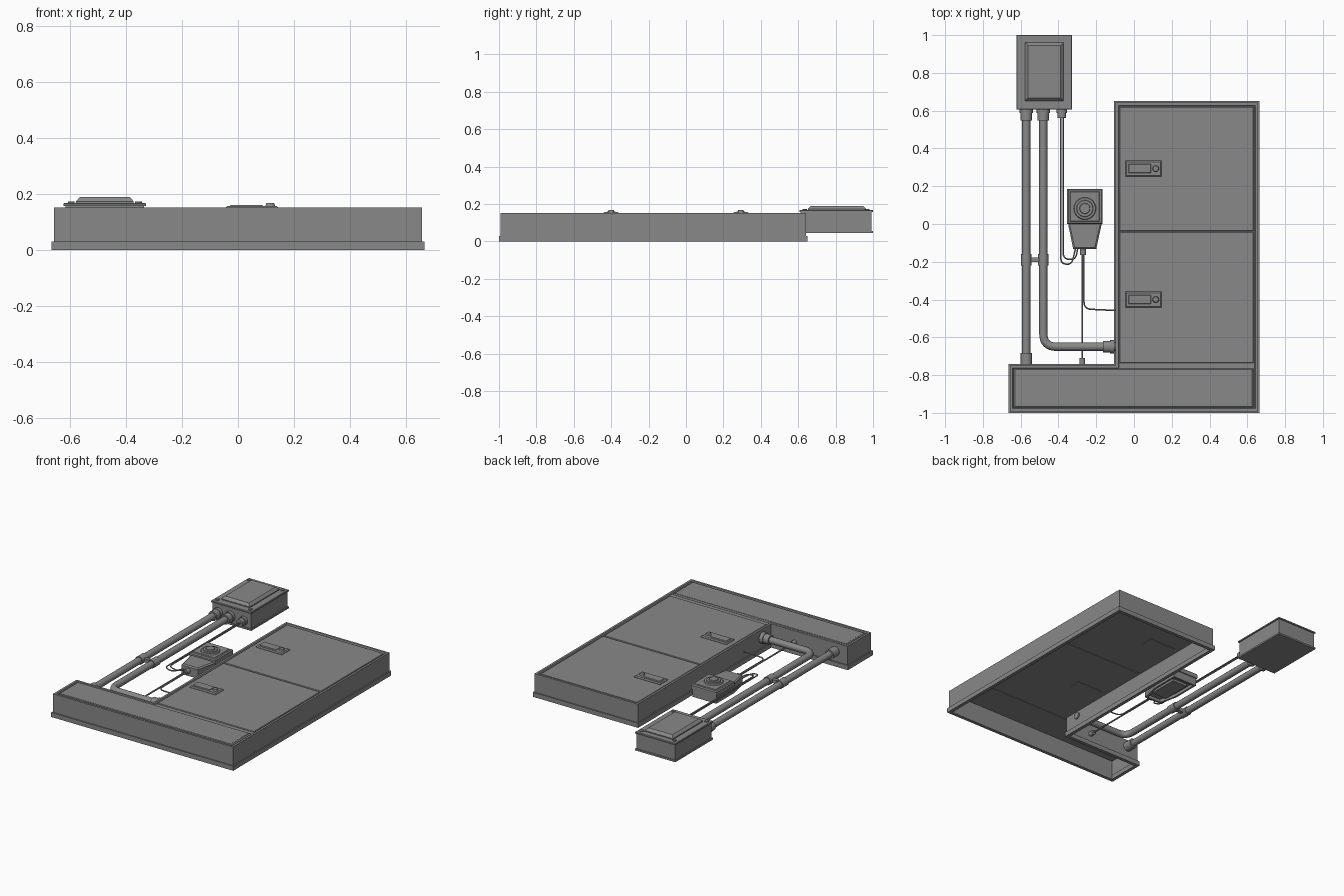
import bpy, bmesh, math
from mathutils import Vector, Matrix

cube = bpy.data.objects.get("Cube")
if cube:
    bpy.data.objects.remove(cube, do_unlink=True)

grey = bpy.data.materials.new("plain grey")
grey.use_nodes = True
grey.diffuse_color = (0.25, 0.25, 0.25, 1)
grey.node_tree.nodes["Principled BSDF"].inputs["Base Color"].default_value = (0.25, 0.25, 0.25, 1)


def finish(name, bm, smooth=False):
    bmesh.ops.recalc_face_normals(bm, faces=bm.faces)
    mesh = bpy.data.meshes.new(name)
    bm.to_mesh(mesh)
    bm.free()
    mesh.materials.append(grey)
    ob = bpy.data.objects.new(name, mesh)
    bpy.context.collection.objects.link(ob)
    if smooth:
        shade(ob)
    return ob


def shade(ob):
    bpy.ops.object.select_all(action='DESELECT')
    ob.select_set(True)
    bpy.context.view_layer.objects.active = ob
    bpy.ops.object.shade_smooth_by_angle(angle=math.radians(40))


def loft(name, outline, steps):
    """Stack copies of an outline given as (inset, z) steps, capping both ends."""
    bm = bmesh.new()
    loops = [[bm.verts.new((x, y, z)) for x, y in outline(inset)] for inset, z in steps]
    n = len(loops[0])
    for a, b in zip(loops, loops[1:]):
        for i in range(n):
            j = (i + 1) % n
            bm.faces.new((a[i], a[j], b[j], b[i]))
    bm.faces.new(loops[0])
    bm.faces.new(loops[-1])
    return finish(name, bm)


def rect(x0, x1, y0, y1):
    return lambda i: [(x0 + i, y0 + i), (x1 - i, y0 + i), (x1 - i, y1 - i), (x0 + i, y1 - i)]


def block(name, x0, x1, y0, y1, z0, z1, bevel=0.0):
    steps = [(0, z0), (0, z1 - bevel), (bevel, z1)] if bevel else [(0, z0), (0, z1)]
    return loft(name, rect(x0, x1, y0, y1), steps)


def rod(name, centre, axis, radius, length, sides=24, tip=None):
    bm = bmesh.new()
    turn = Vector((0, 0, 1)).rotation_difference(Vector(axis)).to_matrix().to_4x4()
    bmesh.ops.create_cone(bm, cap_ends=True, segments=sides, radius1=radius,
                          radius2=radius if tip is None else tip, depth=length,
                          matrix=Matrix.Translation(centre) @ turn)
    return finish(name, bm, True)


def tube(name, points, radius, fillet=0.05, sides=2):
    """Sweep a round section along a path with rounded corners."""
    pts = [Vector(p) for p in points]
    path = [pts[0]]
    for a, b, c in zip(pts, pts[1:], pts[2:]):
        r = min(fillet, (a - b).length / 2, (c - b).length / 2)
        p, q = b + (a - b).normalized() * r, b + (c - b).normalized() * r
        for k in range(9):
            t = k / 8
            path.append(p * (1 - t) ** 2 + b * 2 * t * (1 - t) + q * t * t)
    path.append(pts[-1])
    curve = bpy.data.curves.new(name, 'CURVE')
    curve.dimensions = '3D'
    curve.bevel_depth = radius
    curve.bevel_resolution = sides
    curve.use_fill_caps = True
    spline = curve.splines.new('POLY')
    spline.points.add(len(path) - 1)
    for sp, p in zip(spline.points, path):
        sp.co = (*p, 1)
    curve.materials.append(grey)
    ob = bpy.data.objects.new(name, curve)
    bpy.context.collection.objects.link(ob)
    bpy.ops.object.select_all(action='DESELECT')
    ob.select_set(True)
    bpy.context.view_layer.objects.active = ob
    bpy.ops.object.convert(target='MESH')
    shade(bpy.context.view_layer.objects.active)


# L-shaped cabinet frame, hollow from below, with a flange round its base
def cabinet(i):
    return [(-0.665 + i, -1 + i), (0.665 - i, -1 + i), (0.665 - i, 0.65 - i),
            (-0.105 + i, 0.65 - i), (-0.105 + i, -0.74 - i), (-0.665 + i, -0.74 - i)]


loft("cabinet_frame", cabinet,
     [(0.026, 0.143), (0.022, 0.152), (0.008, 0.152), (0.008, 0.03), (0, 0.03), (0, 0),
      (0.022, 0), (0.022, 0.03), (0.016, 0.03), (0.016, 0.133)])

# Doors, drawer panel and handles
for label, y0, y1, handle_y in (("upper", -0.037, 0.62, 0.293), ("lower", -0.735, -0.078, -0.4)):
    top = y1 if label == "upper" else -0.043
    block(label + "_door", -0.077, 0.632, y0, top, 0.129, 0.148, 0.003)
    block(label + "_handle_plate", -0.045, 0.145, handle_y - 0.042, handle_y + 0.042, 0.125, 0.157, 0.006)
    block(label + "_handle_grip", -0.03, 0.09, handle_y - 0.024, handle_y + 0.024, 0.155, 0.160, 0.003)
    rod(label + "_lock", (0.115, handle_y, 0.161), (0, 0, 1), 0.018, 0.012, 16, 0.014)
block("base_panel", -0.637, 0.632, -0.972, -0.765, 0.129, 0.150, 0.006)
loft("base_panel_inset", rect(-0.625, 0.62, -0.96, -0.777), [(0, 0.148), (0, 0.151), (0.006, 0.1515)])

# Junction box with back plate, lid and corner screws
block("junction_back_plate", -0.622, -0.328, 0.606, 1.0, 0.045, 0.056)
block("junction_box", -0.615, -0.335, 0.613, 0.993, 0.05, 0.157)
block("junction_lid", -0.622, -0.328, 0.606, 1.0, 0.157, 0.168, 0.003)
loft("junction_cover", rect(-0.578, -0.372, 0.652, 0.962),
     [(0, 0.166), (0, 0.174), (0.012, 0.187), (0.016, 0.19)])
for x in (-0.595, -0.355):
    for y in (0.635, 0.97):
        rod("lid_screw", (x, y, 0.170), (0, 0, 1), 0.012, 0.008, 12)

# Conduits and their couplings
Z = 0.1
tube("straight_conduit", [(-0.57, 0.61, Z), (-0.57, -0.745, Z)], 0.022, sides=4)
tube("bent_conduit", [(-0.48, 0.61, Z), (-0.48, -0.65, Z), (-0.08, -0.65, Z)], 0.022, 0.07, 4)
for x in (-0.57, -0.48):
    rod("box_coupling", (x, 0.578, Z), (0, 1, 0), 0.031, 0.06)
    rod("box_coupling_collar", (x, 0.597, Z), (0, 1, 0), 0.035, 0.02)
    rod("conduit_clamp", (x, -0.19, Z), (0, 1, 0), 0.027, 0.06)
block("clamp_bridge", -0.555, -0.495, -0.202, -0.178, Z - 0.012, Z + 0.012)
rod("straight_end_coupling", (-0.57, -0.713, Z), (0, 1, 0), 0.031, 0.06)
rod("bent_end_coupling", (-0.135, -0.65, Z), (1, 0, 0), 0.031, 0.06)
rod("bent_end_collar", (-0.115, -0.65, Z), (1, 0, 0), 0.036, 0.025)
rod("cable_gland", (-0.382, 0.585, Z), (0, 1, 0), 0.023, 0.05)
rod("cable_gland_collar", (-0.382, 0.597, Z), (0, 1, 0), 0.028, 0.02)


# Sensor housing: tapered hollow body, square head and round dial
def housing(i):
    return [(-0.348 + i, i * 0.0 + 0.18 - i), (-0.348 + i, -0.005), (-0.322 + i, -0.132 + i),
            (-0.2 - i, -0.132 + i), (-0.172 - i, -0.005), (-0.172 - i, 0.18 - i)]


loft("sensor_body", housing, [(0.012, 0.065), (0.012, 0.045), (0, 0.045), (0, 0.105), (0.008, 0.112)])
block("sensor_head", -0.354, -0.166, 0.0, 0.186, 0.095, 0.128, 0.006)
block("sensor_faceplate", -0.338, -0.182, 0.014, 0.172, 0.126, 0.131, 0.003)
block("sensor_back_cover", -0.315, -0.205, -0.07, 0.13, 0.05, 0.068)
for radius, z in ((0.06, 0.134), (0.046, 0.14), (0.03, 0.146)):
    rod("sensor_dial", (-0.26, 0.082, z), (0, 0, 1), radius, 0.01, 32, radius - 0.004)
rod("sensor_gland", (-0.27, -0.147, 0.08), (0, 1, 0), 0.016, 0.034, 16)

# Thin cables
tube("outer_cable", [(-0.387, 0.57, Z), (-0.387, -0.21, Z), (-0.33, -0.215, 0.09), (-0.31, -0.13, 0.08)], 0.004, 0.04)
tube("inner_cable", [(-0.375, 0.57, Z), (-0.375, -0.185, Z), (-0.31, -0.19, 0.09), (-0.298, -0.13, 0.08)], 0.004, 0.04)
tube("drop_cable", [(-0.274, -0.15, 0.08), (-0.274, -0.74, 0.08)], 0.005)
tube("branch_cable", [(-0.265, -0.15, 0.08), (-0.265, -0.45, 0.08), (-0.09, -0.458, 0.08)], 0.004, 0.04)
rod("drop_cable_bush", (-0.274, -0.727, 0.08), (0, 1, 0), 0.015, 0.034, 16)
